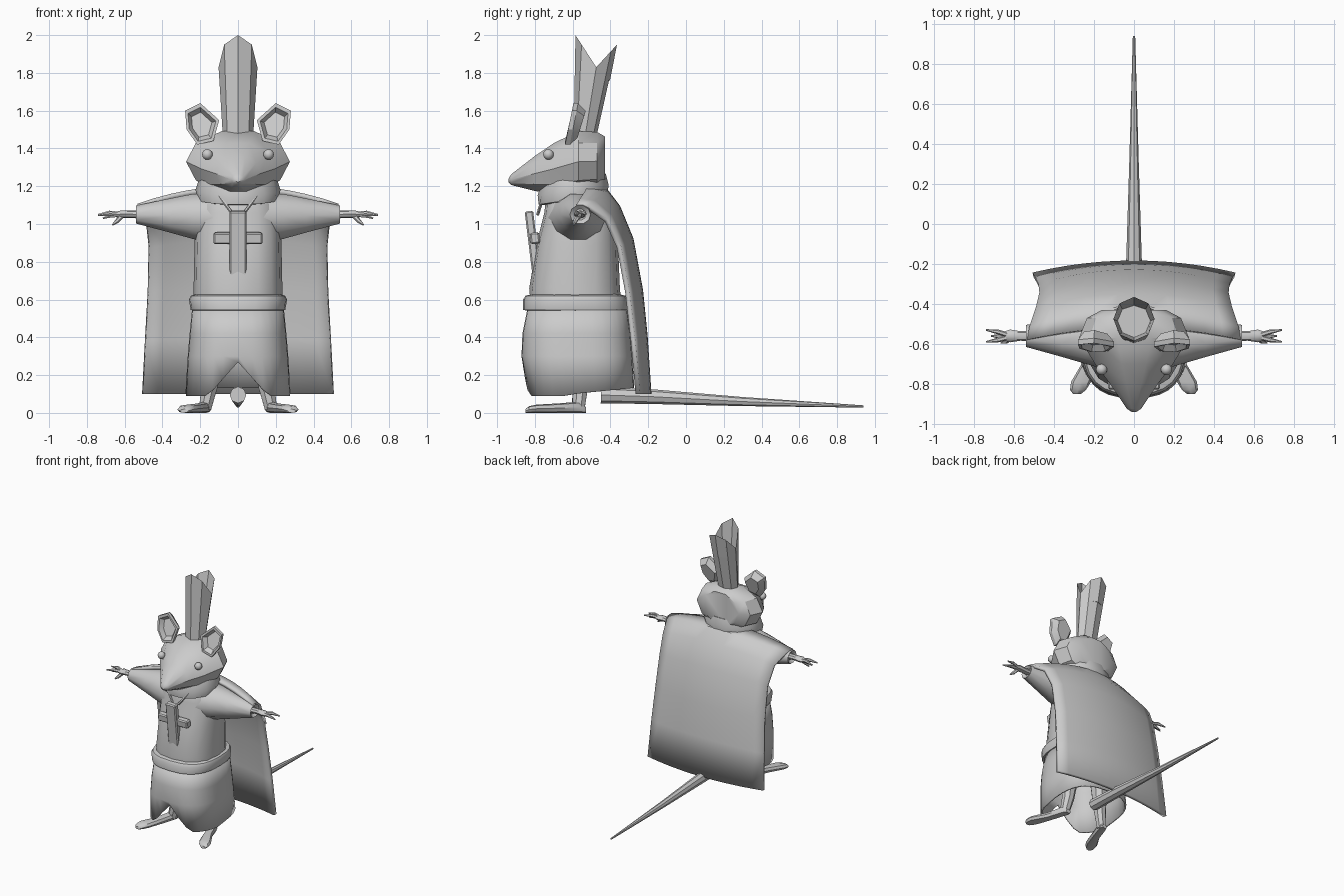
import bpy, bmesh
from math import cos, sin, pi, radians
from mathutils import Vector, Matrix

if "Cube" in bpy.data.objects:
    bpy.data.objects.remove(bpy.data.objects["Cube"])


def finish(name, bm, mirror=False, thick=0, angle=40):
    bmesh.ops.recalc_face_normals(bm, faces=bm.faces)
    me = bpy.data.meshes.new(name)
    bm.to_mesh(me)
    bm.free()
    ob = bpy.data.objects.new(name, me)
    bpy.context.collection.objects.link(ob)
    if thick:
        s = ob.modifiers.new("thickness", "SOLIDIFY")
        s.thickness, s.offset = thick, 0
    if mirror:
        ob.modifiers.new("mirror", "MIRROR")
    bpy.ops.object.select_all(action="DESELECT")
    ob.select_set(True)
    bpy.context.view_layer.objects.active = ob
    bpy.ops.object.shade_smooth_by_angle(angle=radians(angle))
    return ob


def ring(axis, c, a, b, n=12, p=1.0):
    """Rounded ring around c, facing the given axis; p < 1 makes it boxier."""
    pts = []
    for i in range(n):
        t = 2 * pi * i / n
        u, v = cos(t), sin(t)
        u = a * (abs(u) ** p if u > 0 else -abs(u) ** p)
        v = b * (abs(v) ** p if v > 0 else -abs(v) ** p)
        off = {"z": (u, v, 0), "y": (u, 0, v), "x": (0, u, v)}[axis]
        pts.append(Vector(c) + Vector(off))
    return pts


def loft(name, rings, cap0=True, cap1=True, closed=True, **kw):
    bm = bmesh.new()
    vs = [[bm.verts.new(p) for p in r] for r in rings]
    n = len(vs[0])
    for r, s in zip(vs, vs[1:]):
        for i in range(n if closed else n - 1):
            j = (i + 1) % n
            bm.faces.new((r[i], r[j], s[j], s[i]))
    if cap0:
        bm.faces.new(vs[0])
    if cap1:
        bm.faces.new(vs[-1])
    return finish(name, bm, **kw)


def span(axis, pos, lo, hi, x, n=12, p=1.0):
    """Ring given its extent: z axis -> y from lo to hi, y axis -> z from lo to hi."""
    m, h = (lo + hi) / 2, (hi - lo) / 2
    c = (0, m, pos) if axis == "z" else (0, pos, m)
    return ring(axis, c, x, h, n, p)


def tube(name, pts, radii, n=8, **kw):
    """Tapered tube along a path."""
    pts = [Vector(p) for p in pts]
    rings = []
    for i, p in enumerate(pts):
        d = pts[min(i + 1, len(pts) - 1)] - pts[max(i - 1, 0)]
        q = d.to_track_quat("Z", "Y")
        rings.append([p + q @ v for v in ring("z", (0, 0, 0), radii[i], radii[i], n)])
    return loft(name, rings, **kw)


# Robe torso
loft("torso", [span("z", z, lo, hi, x, 16, 0.8) for z, lo, hi, x in (
    (0.55, -0.82, -0.34, 0.235), (0.66, -0.83, -0.35, 0.235), (0.9, -0.79, -0.36, 0.23),
    (1.06, -0.75, -0.38, 0.225), (1.15, -0.74, -0.42, 0.19), (1.2, -0.70, -0.45, 0.13))])

# Skirt with a notch in the front hem
rows = [span("z", z, lo, hi, x, 32, 0.75) for z, lo, hi, x in (
    (0.57, -0.83, -0.32, 0.235), (0.42, -0.86, -0.30, 0.25),
    (0.3, -0.865, -0.29, 0.26), (0.1, -0.85, -0.28, 0.272))]
for q in rows[-1]:
    if q.y < -0.6:
        q.z = max(0.09, 0.27 - 0.18 * abs(q.x) / 0.16)
    else:
        q.z += 0.03 * (q.y + 0.6) / 0.3
loft("skirt", rows, cap0=False, cap1=False, thick=0.012)

# Belt
loft("belt", [span("z", z, lo, hi, x, 24, 0.75) for z, lo, hi, x in (
    (0.54, -0.83, -0.33, 0.23), (0.545, -0.862, -0.305, 0.25), (0.6, -0.862, -0.31, 0.26),
    (0.62, -0.85, -0.32, 0.25), (0.63, -0.81, -0.36, 0.22))])

# Sleeves
loft("sleeve", [ring("x", (x, y, z), a, b, 10) for x, y, z, a, b in (
    (0.1, -0.57, 1.03, 0.17, 0.14), (0.24, -0.57, 1.04, 0.13, 0.125),
    (0.36, -0.57, 1.045, 0.095, 0.095), (0.54, -0.56, 1.05, 0.055, 0.05),
    (0.52, -0.56, 1.05, 0.03, 0.03))], mirror=True)

# Hands
loft("palm", [ring("x", (x, -0.56, z), a, b, 8) for x, z, a, b in (
    (0.5, 1.05, 0.025, 0.022), (0.57, 1.052, 0.024, 0.02),
    (0.62, 1.052, 0.032, 0.02), (0.645, 1.05, 0.024, 0.014))], mirror=True)
for i, (end, mid) in enumerate((
        ((0.74, -0.53, 1.05), (0.68, -0.54, 1.06)),
        ((0.74, -0.59, 1.045), (0.68, -0.58, 1.055)),
        ((0.715, -0.56, 1.03), (0.67, -0.562, 1.045)),
        ((0.665, -0.595, 0.995), (0.64, -0.588, 1.015)))):
    tube(f"finger_{i}", [(0.61, -0.562, 1.05), mid, end], [0.014, 0.012, 0.004], 6, mirror=True)

# Cape: blend of a centre profile and an edge profile
centre = [(-0.52, 1.19), (-0.42, 1.17), (-0.36, 1.09), (-0.29, 0.92), (-0.24, 0.65), (-0.215, 0.4), (-0.195, 0.1)]
edge = [(0.53, -0.58, 1.095), (0.52, -0.52, 1.09), (0.485, -0.42, 1.02), (0.47, -0.355, 0.88),
        (0.475, -0.31, 0.64), (0.49, -0.28, 0.38), (0.505, -0.255, 0.1)]
cape = []
for (cy, cz), (ex, ey, ez) in zip(centre, edge):
    row = []
    for k in range(-6, 7):
        u = k / 6
        w = u * u
        row.append(Vector((ex * u, cy + (ey - cy) * w, cz + (ez - cz) * w)))
    cape.append(row)
loft("cape", cape, False, False, closed=False, thick=0.025)

# Collar, tilted down to the front
collar = [span("z", z, lo, hi, x, 14) for z, lo, hi, x in (
    (1.12, -0.74, -0.44, 0.17), (1.13, -0.785, -0.41, 0.215), (1.18, -0.79, -0.405, 0.225),
    (1.24, -0.77, -0.42, 0.205), (1.24, -0.70, -0.46, 0.13))]
for r in collar:
    for q in r:
        q.z += 0.15 * (q.y + 0.6)
loft("collar", collar)

# Head, lofted from nose to nape
loft("head", [span("y", y, lo, hi, x, 10) for y, lo, hi, x in (
    (-0.94, 1.222, 1.24, 0.012), (-0.925, 1.205, 1.265, 0.035), (-0.8, 1.17, 1.365, 0.12),
    (-0.7, 1.15, 1.435, 0.195), (-0.57, 1.16, 1.5, 0.275), (-0.47, 1.17, 1.495, 0.235),
    (-0.43, 1.21, 1.47, 0.16))], angle=35)

# Eyes
bm = bmesh.new()
bmesh.ops.create_uvsphere(bm, u_segments=12, v_segments=8, radius=0.028,
                          matrix=Matrix.Translation((0.162, -0.728, 1.368)))
finish("eye", bm, mirror=True)

# Ears: outline with a sunken front and a domed back
outline = [(0.13, 1.44), (0.1, 1.55), (0.2, 1.64), (0.28, 1.6), (0.272, 1.5), (0.215, 1.42)]
mid = Vector((0.195, -0.575, 1.52))
rim = [Vector((x, -0.64 + 0.2 * (z - 1.42), z)) for x, z in outline]
rim_back = [q + Vector((0, 0.025, 0)) for q in rim]
shrink = lambda k, y: [Vector((mid.x + (q.x - mid.x) * k, q.y + y, mid.z + (q.z - mid.z) * k)) for q in rim]
loft("ear", [shrink(0.6, 0.035), shrink(0.82, 0), rim, rim_back, shrink(0.65, 0.065)], mirror=True, angle=30)

# Tall split hat
low = ring("z", (0, -0.535, 1.46), 0.08, 0.06, 8)
top = ring("z", (0, -0.475, 1.83), 0.103, 0.11, 8)
for q in top:
    s = abs(q.y + 0.475) / 0.11
    q.z += s * (0.17 if q.y < -0.475 else 0.12)
deep = [Vector((q.x * 0.8, -0.485 + (q.y + 0.475) * 0.75, 1.76)) for q in top]
loft("split_hat", [low, top, deep], angle=30)

# Pendant cross
for name, size, z in (("cross_upright", (0.088, 0.045, 0.41), 0.865), ("cross_bar", (0.26, 0.05, 0.06), 0.925)):
    bm = bmesh.new()
    bmesh.ops.create_cube(bm, size=1, matrix=Matrix.Diagonal((*size, 1)))
    bmesh.ops.bevel(bm, geom=bm.edges[:], offset=0.008, segments=1, affect="EDGES")
    ob = finish(name, bm, angle=20)
    ob.location = (0, -0.807 + (z - 0.865) * 0.12, z)
    ob.rotation_euler.x = radians(7)
tube("necklace", [(0.025, -0.785, 1.05), (0.1, -0.755, 1.15)], [0.009, 0.009], 6, mirror=True)

# Legs and feet
tube("leg", [(0.13, -0.55, 0.4), (0.15, -0.56, 0.14), (0.175, -0.57, 0.02)], [0.07, 0.045, 0.035], mirror=True)
loft("foot", [ring("y", (x, y, h), w, h, 8, 0.8) for x, y, w, h in (
    (0.17, -0.53, 0.02, 0.015), (0.175, -0.56, 0.035, 0.03), (0.215, -0.68, 0.035, 0.025),
    (0.265, -0.79, 0.05, 0.022), (0.28, -0.83, 0.04, 0.018), (0.285, -0.85, 0.02, 0.01))], mirror=True)

# Tail
tube("tail", [(0, -0.45, 0.095), (0, -0.18, 0.086), (0, 0.3, 0.06), (0, 0.94, 0.034)],
     [0.044, 0.039, 0.024, 0.006], 8)
